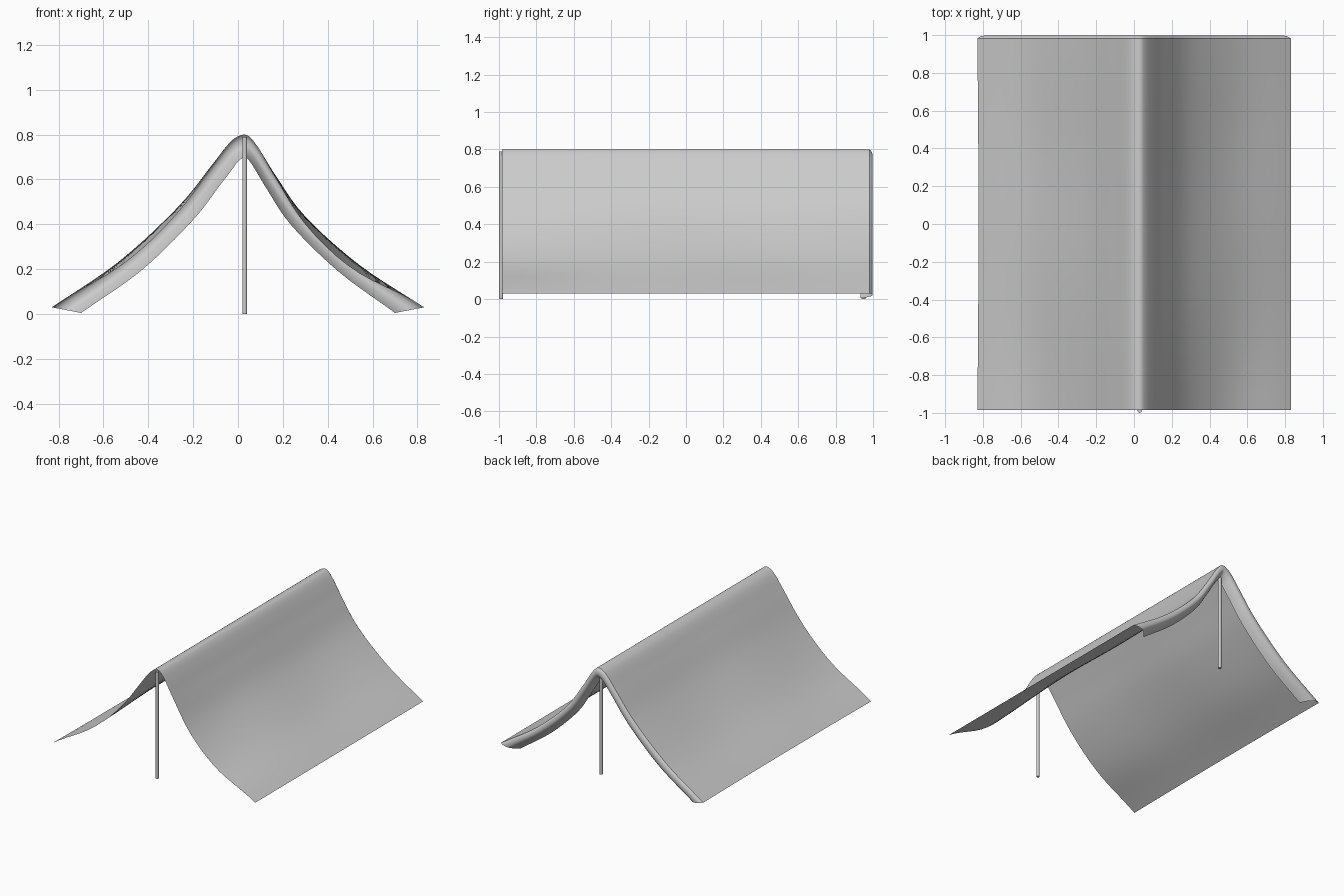
import bpy, bmesh, math
from mathutils import Vector

if "Cube" in bpy.data.objects:
    bpy.data.objects.remove(bpy.data.objects["Cube"])


def spline(pts, steps=5):
    """Smooth curve through the points (Catmull-Rom)."""
    p = [Vector(q) for q in pts]
    p = [2 * p[0] - p[1]] + p + [2 * p[-1] - p[-2]]
    out = []
    for i in range(1, len(p) - 2):
        a, b, c, d = p[i - 1:i + 3]
        for k in range(steps):
            t = k / steps
            out.append(0.5 * (2 * b + (c - a) * t + (2 * a - 5 * b + 4 * c - d) * t * t
                              + (3 * b - a - 3 * c + d) * t ** 3))
    return out + [p[-2]]


def sheet(name, rows):
    """Smooth open surface through equal-length rows of points."""
    n = len(rows[0])
    verts = [v for r in rows for v in r]
    faces = [(j * n + i, j * n + i + 1, (j + 1) * n + i + 1, (j + 1) * n + i)
             for j in range(len(rows) - 1) for i in range(n - 1)]
    me = bpy.data.meshes.new(name)
    me.from_pydata(verts, [], faces)
    for f in me.polygons:
        f.use_smooth = True
    ob = bpy.data.objects.new(name, me)
    bpy.context.collection.objects.link(ob)
    return ob


def pole(name, x, y, height):
    bpy.ops.mesh.primitive_cylinder_add(vertices=12, radius=0.011, depth=height,
                                        location=(x, y, height / 2))
    ob = bpy.context.object
    ob.name = name
    bpy.ops.object.shade_smooth_by_angle(angle=math.radians(40))


RIDGE = 0.03
# canvas cross-section and the flap's lower edge, left hem to right hem
top = spline([(-.83, .03), (-.53, .235), (-.27, .475), (-.12, .66), (-.05, .75), (-.01, .787),
              (RIDGE, .80), (.06, .782), (.10, .727), (.17, .615), (.30, .435),
              (.54, .22), (.83, .03)])
low = spline([(-.70, .005), (-.43, .195), (-.20, .42), (-.08, .575), (-.03, .64), (0, .68),
              (RIDGE, .70), (.045, .69), (.075, .647), (.13, .555), (.24, .393),
              (.45, .188), (.70, .005)])


def canvas_point(p, y):
    # sag between ridge and hem, deepest at the front edge
    x, z = p
    span = (x - RIDGE) / (0.80 if x > RIDGE else 0.86)
    bell = math.sin(math.pi * min(1, abs(span))) ** 2
    front = max(0, (0.1 - y) / 1.08) ** 2
    depth = (0.034 if x > RIDGE else 0.02) * front + 0.006 * (1 - math.cos(5 * (y - 0.98)))
    hem = 1 - 0.008 * abs(span) * (1 - y * y) * (x < 0)
    return (x * hem, y, z - depth * bell)


# main canvas draped over the ridge
Y0, Y1 = -0.985, 0.982
sheet("tent_canvas", [[canvas_point(p, Y0 + (Y1 - Y0) * j / 28) for p in top] for j in range(29)])

# rear flap: bulges out, then curls in under the canvas
curl = spline([(0, Y1), (.18, .995), (.5, .995), (.8, .968), (1, .932)], 3)
sheet("rear_flap", [[(a.x + (b.x - a.x) * t, y, a.y + (b.y - a.y) * t)
                     for a, b in zip(top, low)] for t, y in curl])

# upright poles
pole("front_pole", RIDGE, -0.989, 0.79)
pole("back_pole", RIDGE, 0.95, 0.765)
